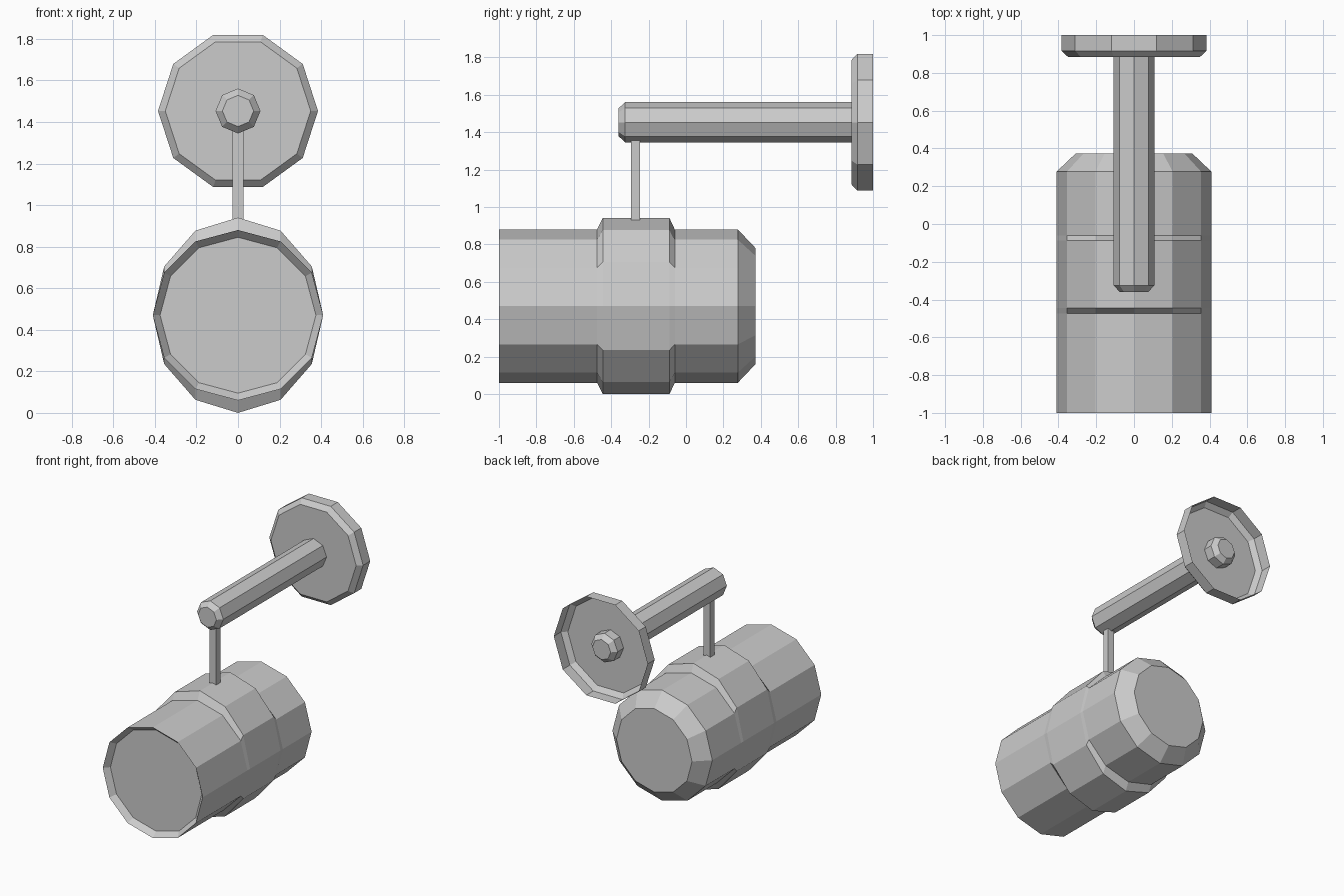
import bpy, bmesh
from math import sin, cos, tau

if "Cube" in bpy.data.objects:
    bpy.data.objects.remove(bpy.data.objects["Cube"])


def loft(name, sides, cz, rings, cap_start=True, cap_end=True):
    """Faceted tube along y; each ring is (y, radius_x, radius_z)."""
    bm = bmesh.new()
    loops = []
    for y, rx, rz in rings:
        loops.append([bm.verts.new((rx * cos(tau * i / sides), y,
                                    cz + rz * sin(tau * i / sides)))
                      for i in range(sides)])
    for a, b in zip(loops, loops[1:]):
        for i in range(sides):
            j = (i + 1) % sides
            bm.faces.new((a[i], a[j], b[j], b[i]))
    if cap_start:
        bm.faces.new(loops[0])
    if cap_end:
        bm.faces.new(loops[-1])
    bmesh.ops.recalc_face_normals(bm, faces=bm.faces)
    mesh = bpy.data.meshes.new(name)
    bm.to_mesh(mesh)
    bm.free()
    obj = bpy.data.objects.new(name, mesh)
    bpy.context.collection.objects.link(obj)
    return obj


# Lamp housing: recessed lens, straight barrel, raised band, bevelled back
R = 0.41
loft("lamp_housing", 12, 0.47, [
    (-0.96, 0.375, 0.375), (-1.0, R, R),
    (-0.475, R, R), (-0.445, R, 0.47),
    (-0.088, R, 0.47), (-0.06, R, R),
    (0.277, R, R), (0.372, 0.31, 0.31)])

# Horizontal arm with bevelled ends
loft("support_arm", 8, 1.453, [
    (-0.36, 0.075, 0.075), (-0.325, 0.108, 0.108),
    (0.955, 0.108, 0.108), (0.99, 0.075, 0.075)])

# Wall plate: bevelled dish, open at the back
loft("wall_plate", 10, 1.453, [
    (0.885, 0.35, 0.35), (0.917, 0.385, 0.385), (1.0, 0.385, 0.385)],
    cap_end=False)

# Hanger between arm and band
bpy.ops.mesh.primitive_cube_add(size=1, location=(0, -0.27, 1.145))
hanger = bpy.context.object
hanger.name = "hanger_post"
hanger.scale = (0.054, 0.05, 0.43)
